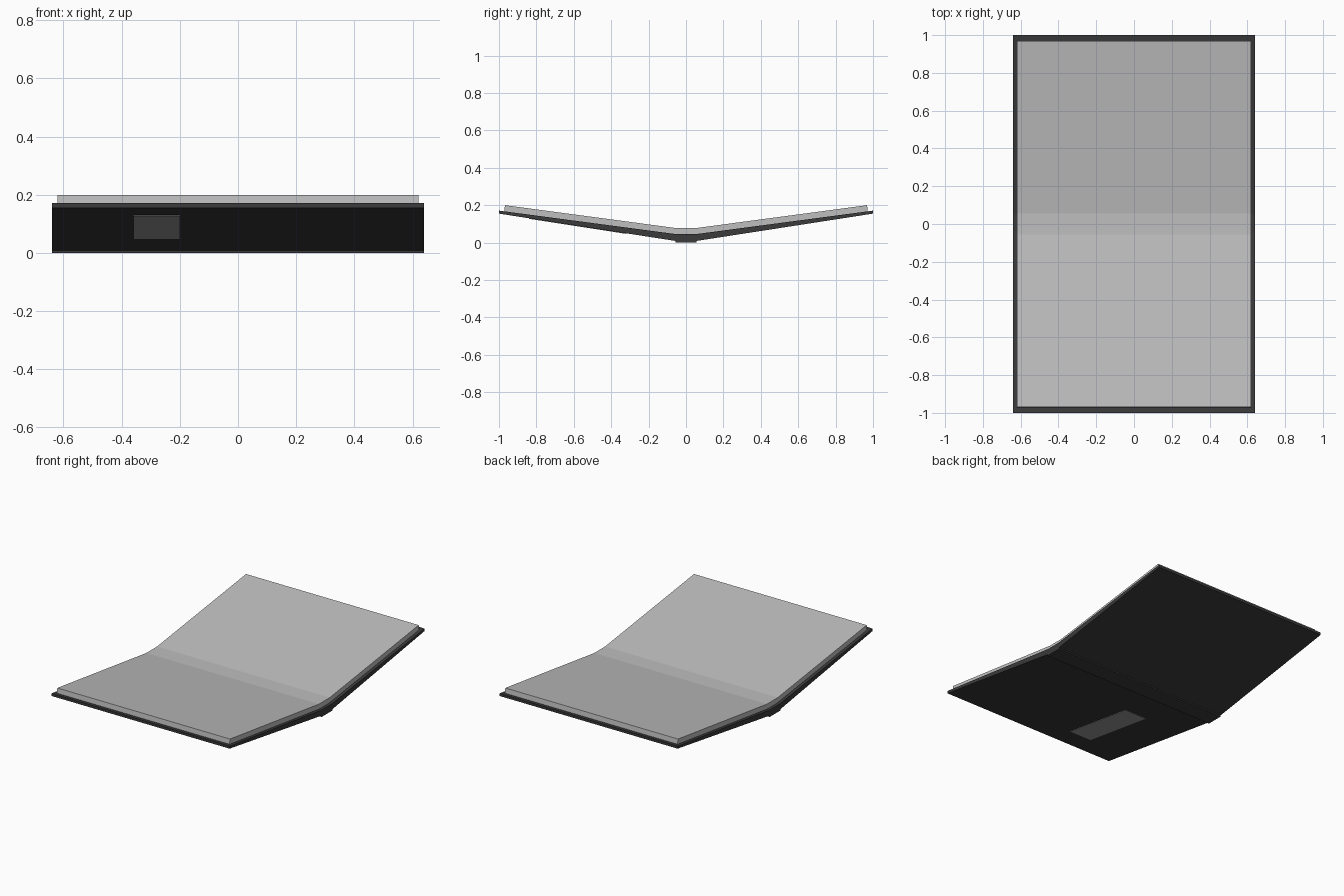
import bpy, bmesh

if "Cube" in bpy.data.objects:
    bpy.data.objects.remove(bpy.data.objects["Cube"])


def material(name, value):
    m = bpy.data.materials.new(name)
    m.diffuse_color = (value, value, value, 1)
    m.use_nodes = True
    m.node_tree.nodes["Principled BSDF"].inputs["Base Color"].default_value = m.diffuse_color
    return m


DARK = material("dark_cover", 0.043)
PAPER = material("paper_grey", 0.52)
LABEL = material("label_grey", 0.35)


def slab(name, lower, upper, x0, x1, mat):
    """Sweep the band between two (y, z) lines along x."""
    bm = bmesh.new()
    outline = lower + upper[::-1]
    n, total = len(lower), len(outline)
    rings = [[bm.verts.new((x, y, z)) for y, z in outline] for x in (x0, x1)]
    a, b = rings
    for i in range(total):
        j = (i + 1) % total
        bm.faces.new((a[i], a[j], b[j], b[i]))
    # end caps as quads between the lines
    for r in rings:
        for i in range(n - 1):
            bm.faces.new((r[i], r[i + 1], r[total - 2 - i], r[total - 1 - i]))
    bmesh.ops.recalc_face_normals(bm, faces=bm.faces[:])
    me = bpy.data.meshes.new(name)
    bm.to_mesh(me)
    bm.free()
    me.materials.append(mat)
    ob = bpy.data.objects.new(name, me)
    bpy.context.collection.objects.link(ob)
    return ob


def mirrored(half):
    """Complete a half line from the fold outwards."""
    return [(-y, z) for y, z in half[::-1]] + half


# Folded cover, thicker at the fold
slab("cover", mirrored([(0.05, 0.008), (1.0, 0.155)]),
     mirrored([(0.05, 0.045), (1.0, 0.171)]), -0.64, 0.64, DARK)

# Spine strip under the fold
slab("spine", mirrored([(0.055, 0.0)]), mirrored([(0.055, 0.02)]),
     -0.64, 0.64, DARK)

# Open page block
slab("pages", mirrored([(0.052, 0.042), (0.972, 0.164)]),
     mirrored([(0.055, 0.078), (0.968, 0.2)]), -0.62, 0.62, PAPER)


# Label plate on the underside of the front cover
def under(y):
    return 0.008 + (abs(y) - 0.05) * 0.147 / 0.95


ends = (-0.84, -0.32)
slab("cover_label", [(y, under(y) - 0.003) for y in ends],
     [(y, under(y) + 0.003) for y in ends], -0.36, -0.20, LABEL)
